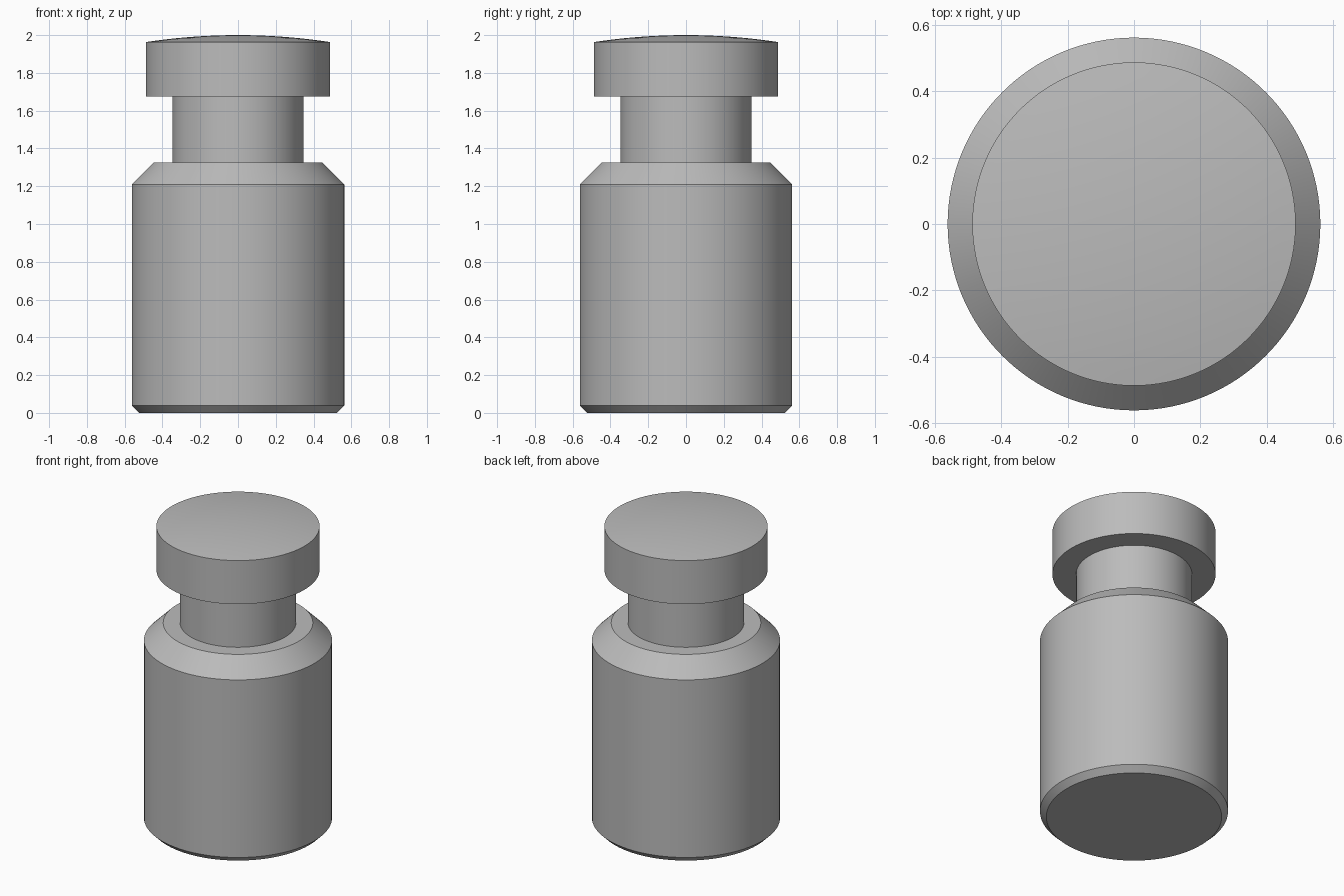
import bpy, bmesh, math

cube = bpy.data.objects.get("Cube")
if cube:
    bpy.data.objects.remove(cube, do_unlink=True)

SEGMENTS = 128

steel = bpy.data.materials.new("plain grey")
steel.use_nodes = True
grey = (0.5, 0.5, 0.5, 1)
steel.diffuse_color = grey
steel.node_tree.nodes["Principled BSDF"].inputs["Base Color"].default_value = grey


def turned_part(name, profile):
    """Spin a (radius, height) profile that starts and ends on the z axis."""
    bm = bmesh.new()
    verts = [bm.verts.new((r, 0, z)) for r, z in profile]
    edges = [bm.edges.new(pair) for pair in zip(verts, verts[1:])]
    bmesh.ops.spin(bm, geom=verts + edges, cent=(0, 0, 0), axis=(0, 0, 1),
                   angle=math.tau, steps=SEGMENTS, use_duplicate=False)
    bmesh.ops.remove_doubles(bm, verts=bm.verts, dist=1e-5)
    bmesh.ops.recalc_face_normals(bm, faces=bm.faces)
    mesh = bpy.data.meshes.new(name)
    bm.to_mesh(mesh)
    bm.free()
    mesh.materials.append(steel)
    obj = bpy.data.objects.new(name, mesh)
    bpy.context.collection.objects.link(obj)
    bpy.ops.object.select_all(action='DESELECT')
    obj.select_set(True)
    bpy.context.view_layer.objects.active = obj
    bpy.ops.object.shade_smooth_by_angle(angle=math.radians(8))


# Cylindrical body with a small foot chamfer and a wide shoulder chamfer
body_r, neck_r, cap_r = 0.5625, 0.347, 0.488
shoulder_z, cap_z, rim_z, top_z = 1.325, 1.675, 1.963, 2.0
foot, shoulder = 0.038, 0.115

# Shallow spherical crown, from the rim to the axis
rise = top_z - rim_z
sphere_r = (cap_r ** 2 + rise ** 2) / (2 * rise)
half_angle = math.asin(cap_r / sphere_r)
crown = []
for i in range(12, -1, -1):
    a = half_angle * i / 12
    crown.append((sphere_r * math.sin(a), top_z - sphere_r * (1 - math.cos(a))))

# Body, neck and domed head turned as one closed piece
turned_part("stepped_pin", [
    (0, 0), (body_r - foot, 0), (body_r, foot),
    (body_r, shoulder_z - shoulder), (body_r - shoulder, shoulder_z),
    (neck_r, shoulder_z), (neck_r, cap_z), (cap_r, cap_z),
] + crown)
